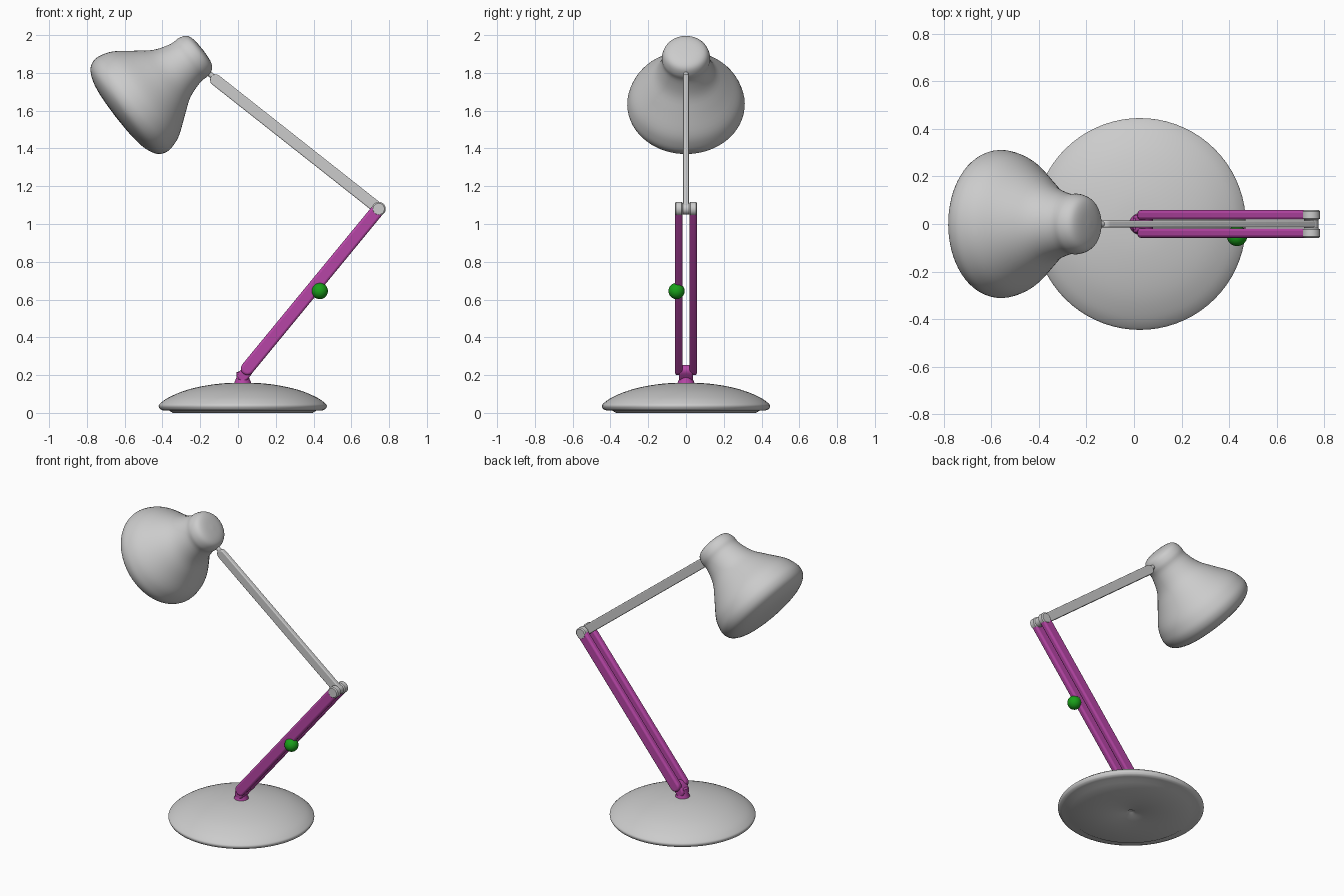
import bpy, bmesh, math
from mathutils import Vector

if "Cube" in bpy.data.objects:
    bpy.data.objects.remove(bpy.data.objects["Cube"])


def material(name, color):
    m = bpy.data.materials.new(name)
    m.diffuse_color = color
    m.use_nodes = True
    m.node_tree.nodes["Principled BSDF"].inputs["Base Color"].default_value = m.diffuse_color
    return m


magenta = material("magenta", (0.47, 0.06, 0.38, 1))
green = material("green", (0.01, 0.35, 0.01, 1))


def finish(name, bm, mat=None, angle=40):
    bmesh.ops.recalc_face_normals(bm, faces=bm.faces[:])
    for f in bm.faces:
        f.smooth = True
    me = bpy.data.meshes.new(name)
    bm.to_mesh(me)
    bm.free()
    me.set_sharp_from_angle(angle=math.radians(angle))
    ob = bpy.data.objects.new(name, me)
    bpy.context.collection.objects.link(ob)
    if mat:
        me.materials.append(mat)
    return ob


def smooth_curve(pts, n=4):
    """Catmull-Rom curve through the profile points."""
    p = [Vector(q) for q in pts]
    p = [p[0]] + p + [p[-1]]
    out = []
    for a, b, c, d in zip(p, p[1:], p[2:], p[3:]):
        for i in range(n):
            t = i / n
            out.append(0.5 * (2 * b + (c - a) * t + (2 * a - 5 * b + 4 * c - d) * t * t
                              + (3 * b - a - 3 * c + d) * t ** 3))
    return out + [p[-1]]


def lathe(name, profile, origin, axis, mat=None, segs=64, angle=40):
    """Revolve (distance along axis, radius) points around an axis."""
    bm = bmesh.new()
    o, d = Vector(origin), Vector(axis).normalized()
    side = d.orthogonal().normalized()
    vs = [bm.verts.new(o + d * s + side * max(r, 0)) for s, r in profile]
    es = [bm.edges.new(e) for e in zip(vs, vs[1:])]
    bmesh.ops.spin(bm, geom=vs + es, cent=o, axis=d, angle=math.tau, steps=segs)
    bmesh.ops.remove_doubles(bm, verts=bm.verts[:], dist=0.0002)
    return finish(name, bm, mat, angle)


def bar(name, a, b, y, width, thick, mat=None, bevel=0.01):
    """Round-ended flat bar between two (x, z) points."""
    bm = bmesh.new()
    a, b, r = Vector(a), Vector(b), width / 2
    turn = math.atan2(b.y - a.y, b.x - a.x)
    ring = []
    for c, start in ((b, turn - math.pi / 2), (a, turn + math.pi / 2)):
        for i in range(9):
            t = start + math.pi * i / 8
            ring.append(bm.verts.new((c.x + r * math.cos(t), y - thick / 2,
                                      c.y + r * math.sin(t))))
    face = bm.faces.new(ring)
    ext = bmesh.ops.extrude_face_region(bm, geom=[face])["geom"]
    bmesh.ops.translate(bm, vec=(0, thick, 0),
                        verts=[v for v in ext if isinstance(v, bmesh.types.BMVert)])
    ob = finish(name, bm, mat, 50)
    mod = ob.modifiers.new("rounding", "BEVEL")
    mod.width, mod.segments, mod.limit_method = bevel, 3, "ANGLE"
    mod.angle_limit = math.radians(50)
    return ob


# Domed base with a recessed underside and small central dimple
underside = [(0.012, 0), (0.01, 0.015), (0.001, 0.03), (0, 0.37), (0.012, 0.39), (0.012, 0.42)]
dome = smooth_curve([(0.02, 0.438), (0.035, 0.445), (0.05, 0.437), (0.08, 0.395),
                     (0.115, 0.315), (0.14, 0.22), (0.156, 0.11), (0.16, 0)])
lathe("base", underside + dome, (0.025, 0, 0), (0, 0, 1), segs=72)

# Neck and lower pivot
lathe("neck", [(0, 0), (0, 0.047), (0.025, 0.043), (0.045, 0.034), (0.075, 0.034), (0.085, 0)],
      (0.025, 0, 0.14), (0, 0, 1), magenta, 32)
bar("lower_pivot", (0.027, 0.195), (0.05, 0.225), 0, 0.06, 0.075, magenta)

# Twin lower arm bars
for side, y in (("front", -0.038), ("back", 0.038)):
    bar("lower_arm_" + side, (0.05, 0.235), (0.735, 1.068), y, 0.07, 0.04, magenta, 0.012)

# Elbow: two rounded discs on a pin
disc = [(-0.021, 0), (-0.021, 0.03), (-0.015, 0.037), (0.015, 0.037), (0.021, 0.03), (0.021, 0)]
for side, y in (("front", -0.038), ("back", 0.038)):
    lathe("elbow_disc_" + side, disc, (0.745, y, 1.08), (0, 1, 0), segs=32)
lathe("elbow_pin", [(-0.04, 0), (-0.04, 0.03), (0.04, 0.03), (0.04, 0)],
      (0.745, 0, 1.08), (0, 1, 0), segs=32)

# Upper arm and the small pin holding the shade
bar("upper_arm", (-0.118, 1.762), (0.74, 1.085), 0, 0.06, 0.03, bevel=0.006)
lathe("shade_pin", [(0, 0), (0, 0.014), (0.06, 0.014), (0.06, 0)],
      (-0.125, 0, 1.775), (-0.8, 0, 0.6), segs=16)

# Puffy bell-shaped shade
shade = smooth_curve([(-0.005, 0), (0, 0.07), (0.018, 0.11), (0.06, 0.127), (0.11, 0.128),
                      (0.2, 0.158), (0.28, 0.214), (0.37, 0.28), (0.43, 0.305), (0.48, 0.31),
                      (0.525, 0.287), (0.557, 0.225), (0.573, 0.13), (0.578, 0)])
lathe("shade", shade, (-0.19, 0, 1.92), (-0.79, 0, -0.613), angle=80)

# Green knob on the lower arm
bm = bmesh.new()
bmesh.ops.create_uvsphere(bm, u_segments=32, v_segments=16, radius=0.043)
bmesh.ops.translate(bm, vec=(0.433, -0.05, 0.645), verts=bm.verts[:])
finish("knob", bm, green)
